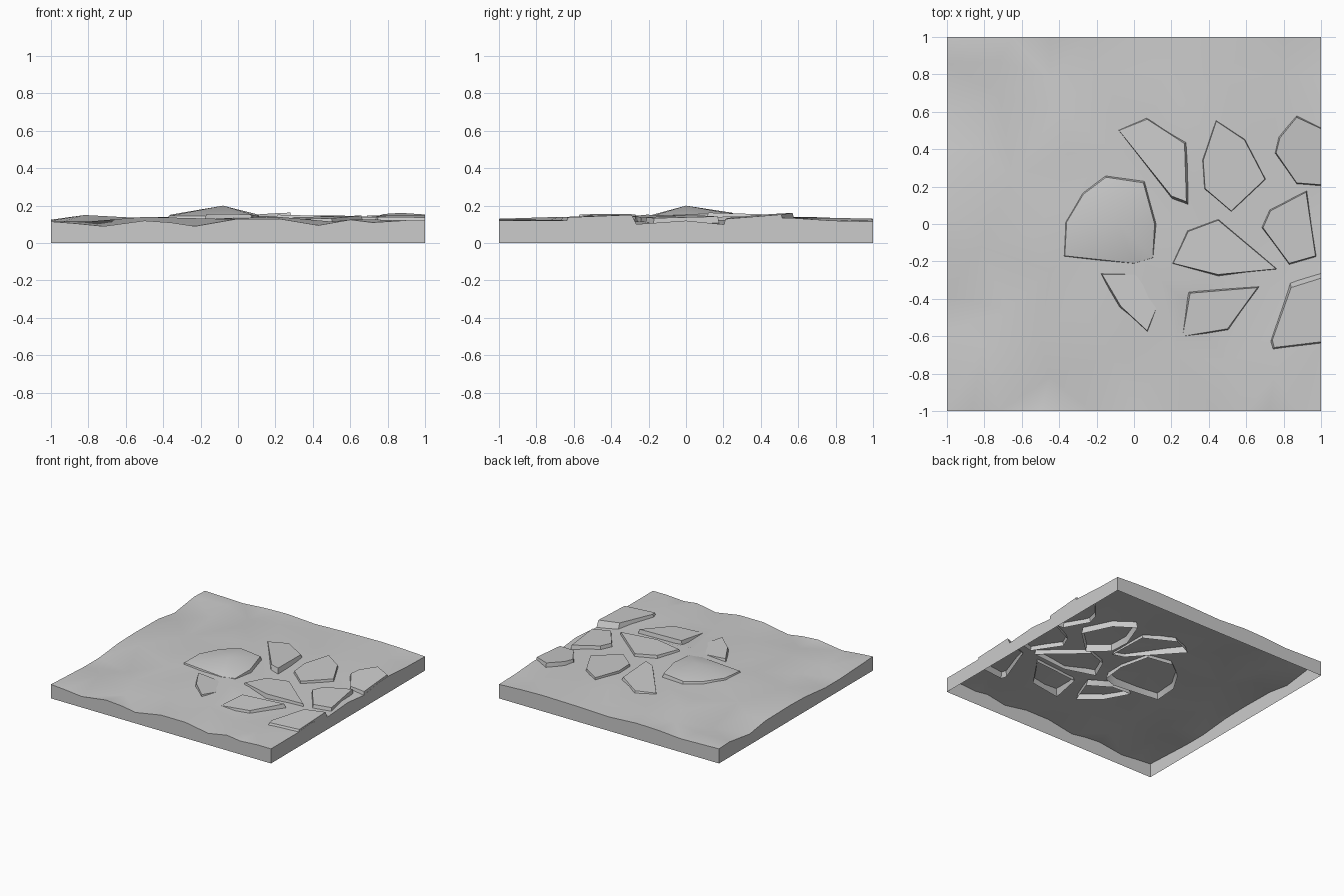
import bpy, bmesh, math
from mathutils import Vector
from mathutils.geometry import delaunay_2d_cdt

cube = bpy.data.objects.get("Cube")
if cube:
    bpy.data.objects.remove(cube, do_unlink=True)

grey = bpy.data.materials.new("stone grey")
grey.use_nodes = True
grey.diffuse_color = (0.6, 0.6, 0.6, 1)
grey.node_tree.nodes["Principled BSDF"].inputs["Base Color"].default_value = grey.diffuse_color


def finish(bm, name, angle):
    mesh = bpy.data.meshes.new(name)
    bm.to_mesh(mesh)
    bm.free()
    mesh.materials.append(grey)
    obj = bpy.data.objects.new(name, mesh)
    bpy.context.collection.objects.link(obj)
    bpy.ops.object.select_all(action="DESELECT")
    obj.select_set(True)
    bpy.context.view_layer.objects.active = obj
    bpy.ops.object.shade_smooth_by_angle(angle=math.radians(angle))


# Height along each border: position, height in hundredths
front = [(-1, 11.5), (-.87, 10.5), (-.72, 9), (-.5, 12), (-.36, 11), (-.23, 9), (0, 13),
         (.22, 13), (.43, 9.5), (.6, 12.5), (.72, 11), (.88, 12), (1, 12)]
back = [(-1, 12), (-.65, 11), (-.45, 12.5), (-.25, 13), (0, 11.5),
        (.3, 12.5), (.6, 13), (.8, 12.5), (1, 11.5)]
left = [(-.57, 9.5), (-.38, 9.5), (-.12, 12), (.08, 12.5), (.4, 12), (.6, 9), (.86, 12.5)]
right = [(-.65, 12), (-.48, 13.5), (-.28, 10), (0, 12), (.2, 10), (.4, 13), (.55, 13.5), (.78, 12)]

# Height of the open ground: x, y, height in hundredths
inner = [
    (-.72, .87, 13), (-.72, .69, 9.5), (-.45, .78, 11), (-.2, .82, 13), (.15, .82, 12),
    (.5, .78, 13.5), (.8, .8, 12), (-.85, .42, 14), (-.4, .62, 14), (.25, .65, 14),
    (-.65, .25, 12.5), (-.35, .38, 12), (-.1, .38, 14), (-.82, -.12, 15), (-.55, -.05, 13),
    (-.4, .12, 14), (-.68, -.46, 9.5), (-.45, -.25, 13), (-.5, -.62, 14), (-.8, -.65, 11.5),
    (-.3, -.42, 12), (-.45, -.82, 10.5), (-.12, -.7, 13), (.1, -.82, 12), (.22, -.68, 14),
    (.5, -.75, 11.5), (.75, -.82, 12.5), (-.12, 0, 14), (.15, .02, 12.5), (.08, .4, 13),
    (.33, .22, 12), (.55, .3, 12), (.14, -.3, 14.5), (.26, -.4, 10.5), (.45, -.31, 11),
    (.45, -.12, 12), (.7, -.3, 11.5), (.72, .38, 12.5), (.82, 0, 12), (.85, -.5, 12),
]
points = [(x, -1, h) for x, h in front] + [(x, 1, h) for x, h in back]
points += [(-1, y, h) for y, h in left] + [(1, y, h) for y, h in right] + inner

# Ground: uneven facets with a skirt down to the base, open below
flat, _, faces, origins, _, _ = delaunay_2d_cdt([Vector(p[:2]) for p in points], [], [], 0, 1e-5)
bm = bmesh.new()
verts = [bm.verts.new((p.x, p.y, points[o[0]][2] / 100)) for p, o in zip(flat, origins)]
for face in faces:
    bm.faces.new([verts[i] for i in face])
rim = [e for e in bm.edges if e.is_boundary]
skirt = bmesh.ops.extrude_edge_only(bm, edges=rim)
for item in skirt["geom"]:
    if isinstance(item, bmesh.types.BMVert):
        item.co.z = 0
bmesh.ops.recalc_face_normals(bm, faces=bm.faces)
if max(bm.faces, key=lambda f: abs(f.normal.z)).normal.z < 0:
    bmesh.ops.reverse_faces(bm, faces=bm.faces)
finish(bm, "ground", 35)


def add_stone(name, outline, height, tilt=(0, 0), peak=0, flare=0.014, depth=0.06):
    """Slab with a tilted top and flared walls sunk into the ground; open below."""
    middle = sum((Vector(p) for p in outline), Vector((0, 0))) / len(outline)
    bm = bmesh.new()
    top, foot = [], []
    for p in outline:
        arm = Vector(p) - middle
        z = height + arm.dot(Vector(tilt))
        out = Vector(p) + arm.normalized() * flare
        top.append(bm.verts.new((min(p[0], 0.999), p[1], z)))
        foot.append(bm.verts.new((min(out.x, 0.999), out.y, z - depth)))
    count = len(outline)
    if peak:
        tip = bm.verts.new((-0.08, 0, peak))
        for i in range(count):
            bm.faces.new((top[i], top[(i + 1) % count], tip))
    else:
        bm.faces.new(top)
    for i in range(count):
        j = (i + 1) % count
        bm.faces.new((foot[i], foot[j], top[j], top[i]))
    bm.normal_update()
    if max(bm.faces, key=lambda f: abs(f.normal.z)).normal.z < 0:
        bmesh.ops.reverse_faces(bm, faces=bm.faces)
    finish(bm, name, 30)


# Paving stones
add_stone("large_domed_stone",
          [(-.37, -.17), (-.36, .01), (-.27, .16), (-.15, .25), (.05, .22),
           (.11, 0), (.1, -.18), (0, -.21)], .152, (0, .04), peak=.2, flare=.02)
add_stone("back_wedge_stone",
          [(-.08, .5), (.07, .56), (.27, .43), (.28, .12), (.2, .15)], .152, (.03, -.03), flare=.025)
add_stone("back_middle_stone",
          [(.44, .55), (.59, .45), (.7, .24), (.52, .07), (.38, .19), (.37, .34)],
          .143, (0, .02), depth=.075)
add_stone("back_edge_stone",
          [(.87, .57), (1, .51), (1, .21), (.87, .22), (.76, .38), (.78, .46)], .147, (-.03, .08))
add_stone("right_edge_stone",
          [(.92, .17), (.97, -.17), (.83, -.21), (.69, -.02), (.73, .07)], .142, (-.04, .02))
add_stone("centre_stone",
          [(.45, .02), (.76, -.24), (.45, -.27), (.21, -.21), (.29, -.04)], .144, (-.03, -.02))
add_stone("front_left_stone",
          [(-.17, -.27), (0, -.27), (.16, -.35), (.07, -.57), (-.07, -.44)], .147, (-.08, -.06),
          flare=.02)
add_stone("front_middle_stone",
          [(.3, -.37), (.66, -.34), (.5, -.56), (.26, -.6)], .136, (.02, .05), flare=.02)
add_stone("front_edge_stone",
          [(.84, -.34), (1, -.29), (1, -.63), (.75, -.66), (.74, -.62)], .144, (-.01, .04), flare=.035)
